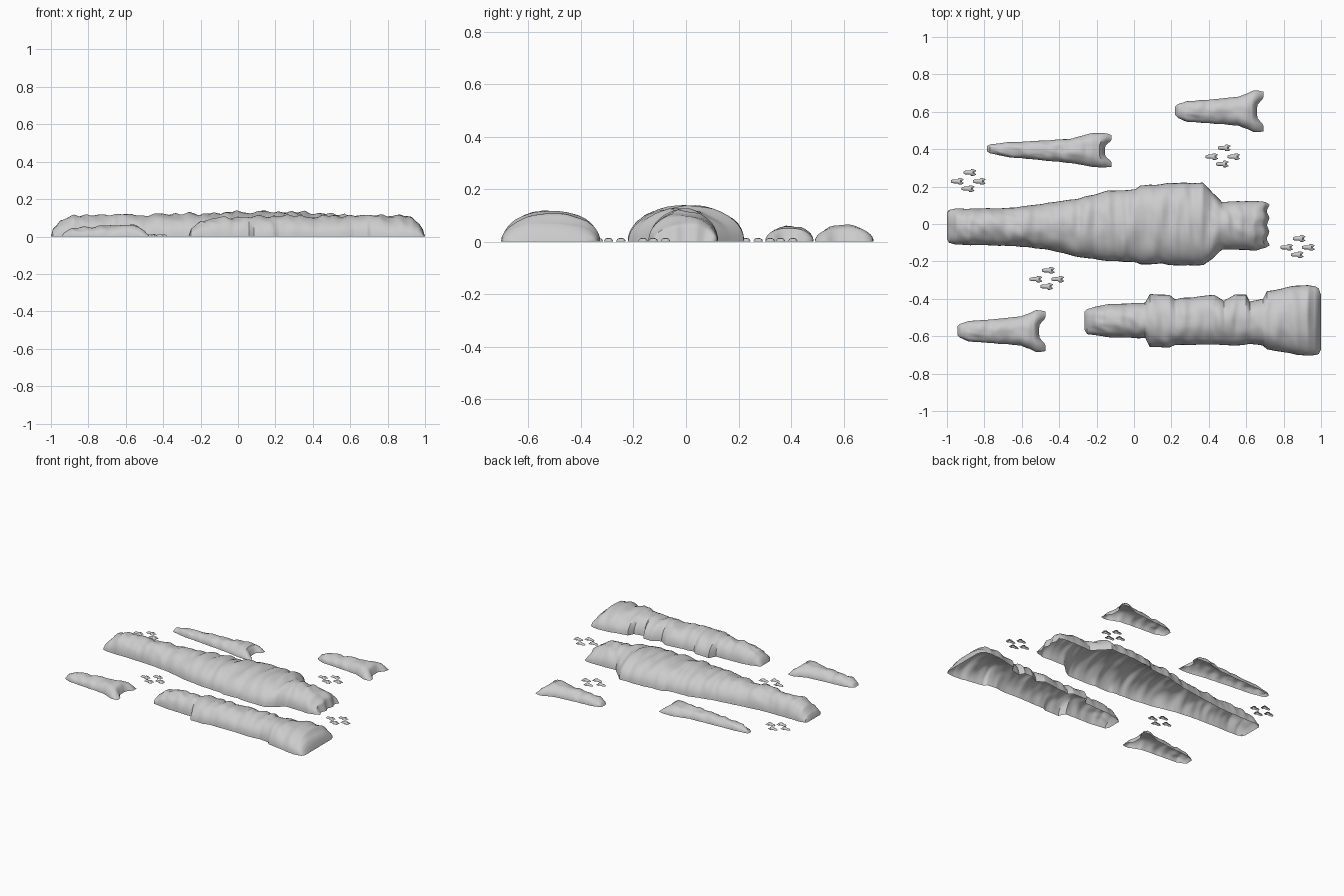
import bpy, bmesh, math
from mathutils import Vector, noise

SIDE = 20  # segments across each arched section


def sample(st, x):
    # linear blend between neighbouring stations
    for a, b in zip(st, st[1:]):
        if x <= b[0] + 1e-9:
            t = (x - a[0]) / max(b[0] - a[0], 1e-9)
            return [a[i] + (b[i] - a[i]) * t for i in range(1, 4)]
    return st[-1][1:]


def mound(name, st, step, rough, lobe=0.0, loc=(0, 0), lobes=1, seed=0):
    """Open-bottomed ridge lofted along x; stations are (x, y_low, y_high, height)."""
    x0, x1 = st[0][0], st[-1][0]
    xs = sorted({round(s[0], 4) for s in st} |
                {round(x0 + step * i, 4) for i in range(1, int((x1 - x0) / step))})
    xs = [x for i, x in enumerate(xs) if i == 0 or x - xs[i - 1] > 0.002]
    bm = bmesh.new()
    rows = []
    for x in xs:
        lo, hi, h = sample(st, x)
        mid, half = (lo + hi) / 2, (hi - lo) / 2
        f = max(0.0, 1 - (x1 - x) / (0.16 * (x1 - x0)))
        edge = min(1, (x - x0) / 0.06, (x1 - x) / 0.06)
        row = []
        for j in range(SIDE + 1):
            a = math.pi * j / SIDE
            c, s = math.cos(a), max(0.0, math.sin(a))
            u = math.copysign(abs(c) ** 0.95, c)
            w = s ** 0.95
            # folds run across the ridge, so the noise is stretched along the arch
            n = noise.noise(Vector((x * 21 + seed, u * 0.9, seed * 1.7)))
            n -= 0.7 * abs(noise.noise(Vector((x * 11 + u * 0.8, u * 1.6, seed + 5.3))))
            k = rough * n * edge
            # scalloped tail
            if lobes == 1:
                t = min(1, max(0, (abs(u) - 0.25) / 0.5))
                wave = t * t * (3 - 2 * t)
            else:
                wave = 0.5 - 0.5 * math.cos(u * math.pi * lobes)
            row.append(bm.verts.new((x + lobe * f * f * wave,
                                     mid + u * (half + k * 0.6 * (0.3 + 0.7 * s)),
                                     max(0, w * (h + k)))))
        rows.append(row)
    for a, b in zip(rows, rows[1:]):
        for j in range(SIDE):
            bm.faces.new((a[j], a[j + 1], b[j + 1], b[j]))
    bmesh.ops.recalc_face_normals(bm, faces=bm.faces)
    if sum(f.normal.z for f in bm.faces) < 0:
        bmesh.ops.reverse_faces(bm, faces=bm.faces)
    me = bpy.data.meshes.new(name)
    bm.to_mesh(me)
    bm.free()
    ob = bpy.data.objects.new(name, me)
    bpy.context.collection.objects.link(ob)
    ob.location = (loc[0], loc[1], 0)
    bpy.ops.object.select_all(action='DESELECT')
    ob.select_set(True)
    bpy.context.view_layer.objects.active = ob
    bpy.ops.object.shade_smooth_by_angle(angle=math.radians(40))
    return ob


# Long central ridge
mound("central_ridge", [
    (-1.0, -.08, .06, 0), (-.99, -.10, .075, .04), (-.95, -.112, .084, .09),
    (-.88, -.112, .082, .115), (-.64, -.118, .087, .116), (-.45, -.14, .115, .119),
    (-.29, -.178, .138, .127), (-.14, -.198, .178, .131), (.01, -.205, .185, .133),
    (.035, -.218, .208, .134), (.15, -.212, .212, .134), (.19, -.222, .22, .134),
    (.37, -.222, .22, .134), (.42, -.185, .17, .129), (.47, -.137, .12, .122),
    (.58, -.138, .122, .118), (.64, -.142, .124, .103), (.69, -.128, .118, .065),
    (.71, -.115, .105, 0)], .014, .018, .014, lobes=3, seed=1)

# Second broad ridge at the front
mound("front_ridge", [
    (-.265, -.565, -.468, 0), (-.25, -.59, -.455, .045), (-.2, -.595, -.44, .085),
    (-.15, -.605, -.43, .1), (.06, -.612, -.42, .108), (.085, -.66, -.375, .108),
    (.19, -.66, -.378, .11), (.22, -.648, -.4, .112), (.37, -.645, -.385, .112),
    (.43, -.645, -.378, .112), (.48, -.648, -.41, .112), (.54, -.65, -.377, .115),
    (.6, -.645, -.377, .115), (.62, -.64, -.415, .112), (.69, -.65, -.40, .114),
    (.71, -.67, -.36, .116), (.87, -.70, -.328, .116), (.93, -.705, -.328, .103),
    (.97, -.70, -.333, .07), (.988, -.695, -.345, .04), (1.0, -.67, -.38, 0)],
    .014, .016, seed=4)

# Two matching short ridges with forked tails
short = [(0, -.02, .025, 0), (.015, -.036, .038, .022), (.06, -.056, .053, .046),
         (.2, -.066, .064, .056), (.34, -.078, .078, .064), (.385, -.096, .096, .066),
         (.41, -.113, .112, .058), (.425, -.112, .11, .04), (.438, -.107, .104, 0)]
for n, loc in (("back_short_ridge", (.22, .603)), ("front_short_ridge", (-.945, -.572))):
    mound(n, short, .011, .01, .034, loc, seed=7)

# Slim ridge at the back left
mound("slim_ridge", [
    (-.785, .388, .417, 0), (-.77, .378, .426, .022), (-.67, .357, .437, .044),
    (-.5, .342, .446, .052), (-.34, .325, .455, .055), (-.26, .312, .478, .058),
    (-.23, .305, .485, .06), (-.185, .302, .486, .05), (-.17, .304, .484, .03),
    (-.155, .306, .475, 0)], .012, .01, .036, seed=11)

# Clusters of four small fork-tailed pebbles
pebble = [(-.033, -.006, .006, 0), (-.024, -.01, .01, .009), (.002, -.011, .011, .012),
          (.008, -.018, .018, .014), (.018, -.018, .018, .012), (.026, -.012, .012, 0)]
SIDE = 10
for g, (cx, cy) in enumerate(((-.885, .228), (.475, .36), (-.465, -.295), (.875, -.125))):
    for p, (dx, dy) in enumerate(((-.06, 0), (.007, .047), (.057, 0), (-.003, -.039))):
        mound(f"pebble_{g + 1}_{p + 1}", pebble, .012, .002, .008,
              (cx + dx, cy + dy), seed=20)
